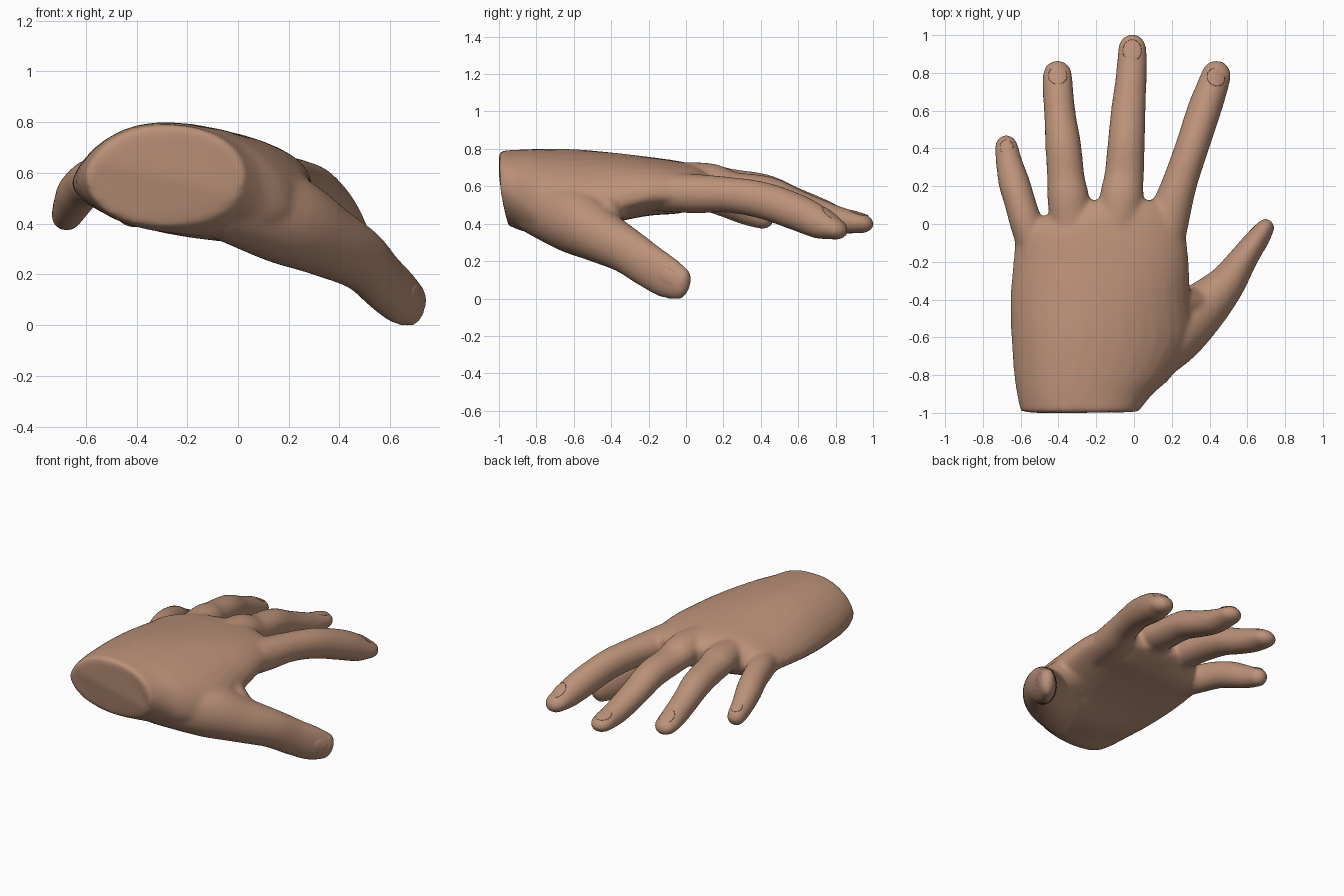
import bpy, bmesh, math
from mathutils import Vector, Matrix
from mathutils.bvhtree import BVHTree

if "Cube" in bpy.data.objects:
    bpy.data.objects.remove(bpy.data.objects["Cube"])

SEG = 32
skin = bpy.data.materials.new("skin")
skin.diffuse_color = (0.50, 0.285, 0.19, 1)
skin.use_nodes = True
skin.node_tree.nodes["Principled BSDF"].inputs["Base Color"].default_value = skin.diffuse_color

bm = bmesh.new()


def smooth_rows(rows, steps=5):
    """Catmull-Rom interpolation of station rows."""
    out = []
    n = len(rows)
    for k in range(n - 1):
        p0, p1, p2, p3 = rows[max(k - 1, 0)], rows[k], rows[k + 1], rows[min(k + 2, n - 1)]
        for s in range(steps):
            t = s / steps
            out.append([0.5 * (2 * b + (c - a) * t + (2 * a - 5 * b + 4 * c - d) * t * t
                               + (3 * b - a - 3 * c + d) * t ** 3)
                        for a, b, c, d in zip(p0, p1, p2, p3)])
    return out + [list(rows[-1])]


def loft(rings):
    """Closed skin through a list of point rings."""
    loops = [[bm.verts.new(p) for p in ring] for ring in rings]
    for a, b in zip(loops, loops[1:]):
        for i in range(SEG):
            j = (i + 1) % SEG
            bm.faces.new((a[i], a[j], b[j], b[i]))
    bm.faces.new(loops[0][::-1])
    bm.faces.new(loops[-1])


def digit(stations):
    """Oval tube with a round tip; station = x, y, z, half width, half height."""
    rows = smooth_rows(stations)
    pts = [Vector(s[:3]) for s in rows]
    rad = [s[3:] for s in rows]
    end_dir = (pts[-1] - pts[-3]).normalized()
    tip, (tw, th) = pts[-1], rad[-1]
    for a in (25, 50, 70, 83):
        c, s = math.cos(math.radians(a)), math.sin(math.radians(a))
        pts.append(tip + end_dir * s * tw)
        rad.append((tw * c, th * c))
    rings = []
    for k, (p, (w, h)) in enumerate(zip(pts, rad)):
        t = (pts[min(k + 1, len(pts) - 1)] - pts[max(k - 1, 0)]).normalized()
        side = t.cross(Vector((0, 0, 1))).normalized()
        up = side.cross(t)
        rings.append([p + side * w * math.cos(2 * math.pi * i / SEG)
                      + up * h * math.sin(2 * math.pi * i / SEG) for i in range(SEG)])
    loft(rings)


def palm_ring(y, xl, xr, zl, zr, top, bottom, lean):
    """Flattened oval whose axis runs from the little-finger edge to the thumb edge."""
    ring = []
    for i in range(SEG):
        a = 2 * math.pi * i / SEG
        c, s = math.cos(a), math.sin(a)
        u = math.copysign(abs(c) ** 0.9, c)
        power = 1.3 if (c < 0 and s > 0) else 0.95
        v = math.copysign(abs(s) ** power, s)
        f = (u + 1) / 2
        dz = v * (top if v > 0 else bottom)
        ring.append(Vector((xl + (xr - xl) * f, y + lean * max(0, -dz), zl + (zr - zl) * f + dz)))
    return ring


# palm and wrist
loft([palm_ring(*r) for r in smooth_rows((
    (-1.00, -0.60, 0.02, 0.59, 0.59, 0.20, 0.20, 0.25),
    (-0.90, -0.62, 0.10, 0.58, 0.53, 0.24, 0.19, 0.10),
    (-0.80, -0.635, 0.205, 0.57, 0.47, 0.275, 0.165, 0.0),
    (-0.60, -0.65, 0.32, 0.56, 0.42, 0.30, 0.145, 0.0),
    (-0.40, -0.655, 0.30, 0.56, 0.50, 0.25, 0.125, 0.0),
    (-0.20, -0.64, 0.29, 0.565, 0.55, 0.20, 0.115, 0.0),
    (-0.04, -0.61, 0.27, 0.57, 0.56, 0.17, 0.11, 0.0),
    (0.06, -0.44, 0.22, 0.59, 0.57, 0.13, 0.095, 0.0),
    (0.125, -0.28, 0.17, 0.60, 0.57, 0.085, 0.07, 0.0)))])

# little finger
digit([(-0.47, -0.30, 0.56, 0.07, 0.07), (-0.52, -0.15, 0.567, 0.085, 0.08),
       (-0.57, 0.0, 0.568, 0.086, 0.09), (-0.605, 0.12, 0.55, 0.083, 0.086),
       (-0.635, 0.22, 0.515, 0.083, 0.084), (-0.66, 0.32, 0.467, 0.071, 0.074),
       (-0.676, 0.41, 0.43, 0.062, 0.06)])
# ring finger
digit([(-0.32, -0.25, 0.62, 0.08, 0.08), (-0.345, 0.1, 0.622, 0.11, 0.095),
       (-0.36, 0.24, 0.605, 0.100, 0.088), (-0.375, 0.42, 0.575, 0.095, 0.09),
       (-0.39, 0.56, 0.52, 0.085, 0.083), (-0.402, 0.70, 0.47, 0.081, 0.075),
       (-0.405, 0.79, 0.442, 0.079, 0.057)])
# middle finger
digit([(-0.10, -0.25, 0.63, 0.09, 0.09), (-0.07, 0.1, 0.622, 0.116, 0.105),
       (-0.053, 0.25, 0.588, 0.105, 0.09), (-0.04, 0.44, 0.56, 0.098, 0.092),
       (-0.030, 0.60, 0.495, 0.092, 0.084), (-0.015, 0.78, 0.428, 0.082, 0.077),
       (-0.009, 0.93, 0.403, 0.076, 0.055)])
# index finger
digit([(0.12, -0.28, 0.55, 0.08, 0.08), (0.155, -0.12, 0.565, 0.105, 0.10),
       (0.19, 0.05, 0.56, 0.108, 0.105), (0.243, 0.22, 0.555, 0.093, 0.096),
       (0.308, 0.41, 0.525, 0.089, 0.099), (0.37, 0.60, 0.458, 0.090, 0.098),
       (0.413, 0.72, 0.402, 0.084, 0.086), (0.436, 0.79, 0.375, 0.079, 0.061)])
# thumb and its mound
digit([(-0.06, -0.80, 0.51, 0.14, 0.17), (0.18, -0.60, 0.42, 0.17, 0.18),
       (0.355, -0.45, 0.33, 0.14, 0.145), (0.485, -0.32, 0.258, 0.102, 0.125),
       (0.568, -0.20, 0.175, 0.078, 0.119), (0.638, -0.10, 0.113, 0.064, 0.113),
       (0.692, -0.025, 0.08, 0.05, 0.09)])
# web of skin between thumb and index finger
digit([(0.06, -0.44, 0.53, 0.09, 0.12), (0.22, -0.42, 0.46, 0.085, 0.12),
       (0.36, -0.42, 0.345, 0.075, 0.09)])

bmesh.ops.recalc_face_normals(bm, faces=bm.faces)
mesh = bpy.data.meshes.new("hand")
bm.to_mesh(mesh)
bm.free()
hand = bpy.data.objects.new("hand", mesh)
bpy.context.collection.objects.link(hand)

# fuse the parts into one soft skin
remesh = hand.modifiers.new("fuse", 'REMESH')
remesh.mode = 'VOXEL'
remesh.voxel_size = 0.013
soften = hand.modifiers.new("soften", 'SMOOTH')
soften.factor = 0.5
soften.iterations = 13
bpy.context.view_layer.objects.active = hand
hand.select_set(True)
for name in ("fuse", "soften"):
    bpy.ops.object.modifier_apply(modifier=name)
hand.data.materials.clear()
hand.data.materials.append(skin)
bpy.ops.object.shade_smooth_by_angle(angle=math.radians(50))

# fingernails laid on the skin
tree = BVHTree.FromPolygons([v.co for v in hand.data.vertices],
                            [p.vertices[:] for p in hand.data.polygons])


def nail(name, start, aim, along, width, length):
    hit, normal, _, _ = tree.ray_cast(Vector(start), Vector(aim).normalized())
    if hit is None:
        return
    fwd = Vector(along)
    fwd = (fwd - normal * fwd.dot(normal)).normalized()
    frame = Matrix((fwd.cross(normal), fwd, normal)).transposed().to_4x4()
    nb = bmesh.new()
    bmesh.ops.create_uvsphere(nb, u_segments=20, v_segments=10, radius=1)
    for v in nb.verts:
        x, y, z = v.co
        v.co = (x * width, y * length, z * 0.005 - 0.008 * x * x - 0.002)
    bmesh.ops.transform(nb, matrix=Matrix.Translation(hit) @ frame, verts=nb.verts)
    for f in nb.faces:
        f.smooth = True
    me = bpy.data.meshes.new(name)
    nb.to_mesh(me)
    nb.free()
    me.materials.append(skin)
    bpy.context.collection.objects.link(bpy.data.objects.new(name, me))


down = (0, 0, -1)
nail("little_nail", (-0.675, 0.41, 2), down, (-0.1, 1, -0.3), 0.036, 0.042)
nail("ring_nail", (-0.404, 0.79, 2), down, (0, 1, -0.3), 0.05, 0.058)
nail("middle_nail", (-0.01, 0.92, 2), down, (0, 1, -0.2), 0.05, 0.06)
nail("index_nail", (0.436, 0.78, 2), down, (0.25, 1, -0.4), 0.05, 0.06)
nail("thumb_nail", (1.66, -0.72, 0.11), (-1, 0.65, 0), (0.43, 0.55, -0.3), 0.05, 0.055)
